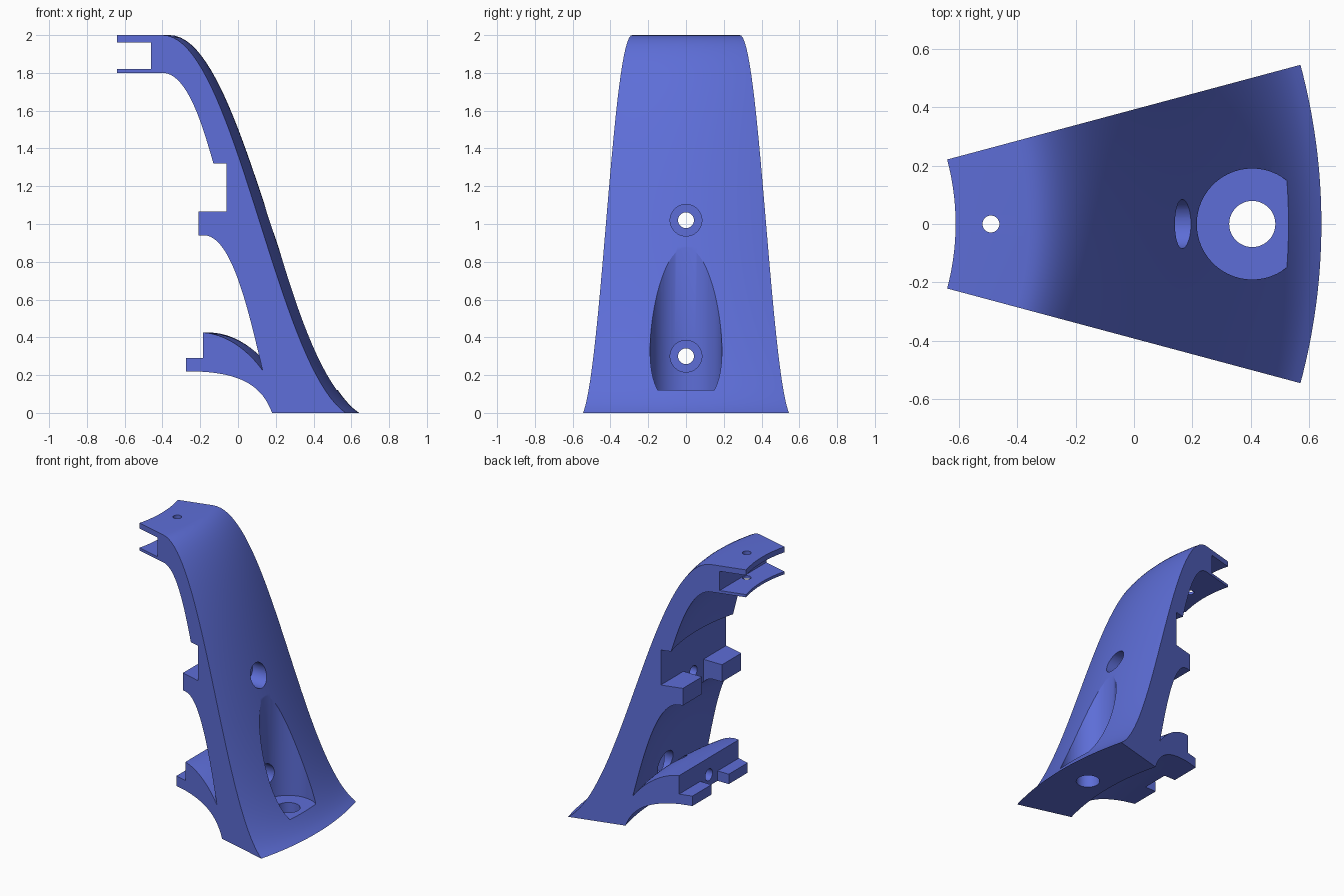
import bpy, bmesh, math
from mathutils import Matrix, Vector

if "Cube" in bpy.data.objects:
    bpy.data.objects.remove(bpy.data.objects["Cube"])

HALF = math.radians(15)      # half of the wedge angle
AXIS_X = -1.464              # revolve axis
STEPS = 40

blue = bpy.data.materials.new("blue plastic")
blue.diffuse_color = (0.11, 0.155, 0.68, 1)
blue.use_nodes = True
blue.node_tree.nodes["Principled BSDF"].inputs["Base Color"].default_value = blue.diffuse_color


def bezier(a, b, c, d, n=24):
    pts = []
    for i in range(n + 1):
        t = i / n
        s = 1 - t
        pts.append(tuple(s**3 * p + 3 * s * s * t * q + 3 * s * t * t * u + t**3 * v
                         for p, q, u, v in zip(a, b, c, d)))
    return pts


def finish(name, bm):
    bmesh.ops.recalc_face_normals(bm, faces=bm.faces)
    mesh = bpy.data.meshes.new(name)
    bm.to_mesh(mesh)
    bm.free()
    mesh.materials.append(blue)
    obj = bpy.data.objects.new(name, mesh)
    bpy.context.collection.objects.link(obj)
    return obj


def box(name, x, y, z):
    bm = bmesh.new()
    bmesh.ops.create_cube(bm, size=1)
    for v in bm.verts:
        v.co = Vector([(r[0] + r[1]) / 2 + c * (r[1] - r[0]) for c, r in zip(v.co, (x, y, z))])
    return finish(name, bm)


def cylinder(name, start, end, radius, segments=48):
    a, b = Vector(start), Vector(end)
    turn = (b - a).to_track_quat('Z', 'Y').to_matrix().to_4x4()
    bm = bmesh.new()
    bmesh.ops.create_cone(bm, cap_ends=True, segments=segments, radius1=radius, radius2=radius,
                          depth=(b - a).length, matrix=Matrix.Translation((a + b) / 2) @ turn)
    return finish(name, bm)


# Leg outline at the side face of the wedge: (x, z)
profile = [(-0.64, 2.0)]
profile += bezier((-0.40, 2.0), (-0.02, 2.0), (0.20, 0.25), (0.57, 0.0), 40)      # outer sweep
profile += bezier((0.18, 0.0), (0.13, 0.14), (0.02, 0.205), (-0.19, 0.218))       # foot underside
profile += [(-0.45, 0.218), (-0.45, 0.425)]
profile += bezier((-0.185, 0.425), (-0.08, 0.42), (0.04, 0.35), (0.13, 0.225))    # shelf top
profile += bezier((0.13, 0.225), (0.06, 0.52), (-0.03, 0.94), (-0.18, 0.94))[1:]  # lower inner wall
profile += [(-0.40, 0.94), (-0.40, 1.2), (-0.12, 1.2)]
profile += bezier((-0.13, 1.32), (-0.19, 1.53), (-0.27, 1.80), (-0.40, 1.80))     # upper inner wall
profile += [(-0.64, 1.80)]

# Revolve the outline into a wedge
bm = bmesh.new()
rings = []
for k in range(STEPS + 1):
    a = -HALF + 2 * HALF * k / STEPS
    ring = []
    for x, z in profile:
        r = (x - AXIS_X) / math.cos(HALF)
        ring.append(bm.verts.new((AXIS_X + r * math.cos(a), r * math.sin(a), z)))
    rings.append(ring)
n = len(profile)
for r0, r1 in zip(rings, rings[1:]):
    for i in range(n):
        j = (i + 1) % n
        bm.faces.new((r0[i], r0[j], r1[j], r1[i]))
bm.faces.new(rings[0])
bm.faces.new(rings[-1])
leg = finish("curved_leg", bm)

wide = (-1, 1)
cutters = [
    # flat-walled slots and steps on the inner side
    box("top_slot", (-1, -0.46), wide, (1.82, 1.96)),
    box("middle_notch", (-1, -0.06), wide, (1.065, 1.32)),
    box("middle_tab_trim", (-1, -0.21), wide, (0.85, 1.2)),
    box("shelf_step", (-1, -0.185), wide, (0.29, 0.6)),
    box("shelf_tab_trim", (-1, -0.275), wide, (0.1, 0.5)),
    # gaps that split the tabs
    box("middle_tab_gap", (-1, -0.06), (-0.115, 0.115), (0.8, 1.15)),
    box("shelf_tab_gap", (-1, -0.185), (-0.10, 0.10), (0.1, 0.35)),
    # foot pocket and upright holes
    cylinder("foot_pocket", (0.405, 0, 0.12), (0.405, 0, 1.4), 0.19, 96),
    cylinder("foot_hole", (0.405, 0, -0.2), (0.405, 0, 0.3), 0.079),
    cylinder("top_hole", (-0.49, 0, 1.7), (-0.49, 0, 2.2), 0.029, 32),
]
# bolt holes with counterbores
for label, z, seat in (("middle", 1.02, 0.06), ("lower", 0.30, 0.0)):
    cutters.append(cylinder(label + "_bolt_hole", (-0.5, 0, z), (0.35, 0, z), 0.042, 32))
    cutters.append(cylinder(label + "_counterbore", (seat, 0, z), (0.36, 0, z), 0.084))

bpy.context.view_layer.objects.active = leg
leg.select_set(True)
for c in cutters:
    mod = leg.modifiers.new(c.name, 'BOOLEAN')
    mod.operation = 'DIFFERENCE'
    mod.solver = 'EXACT'
    mod.object = c
    bpy.ops.object.modifier_apply(modifier=mod.name)
    bpy.data.objects.remove(c)

bpy.ops.object.select_all(action='DESELECT')
leg.select_set(True)
bpy.ops.object.shade_smooth_by_angle(angle=math.radians(25))
